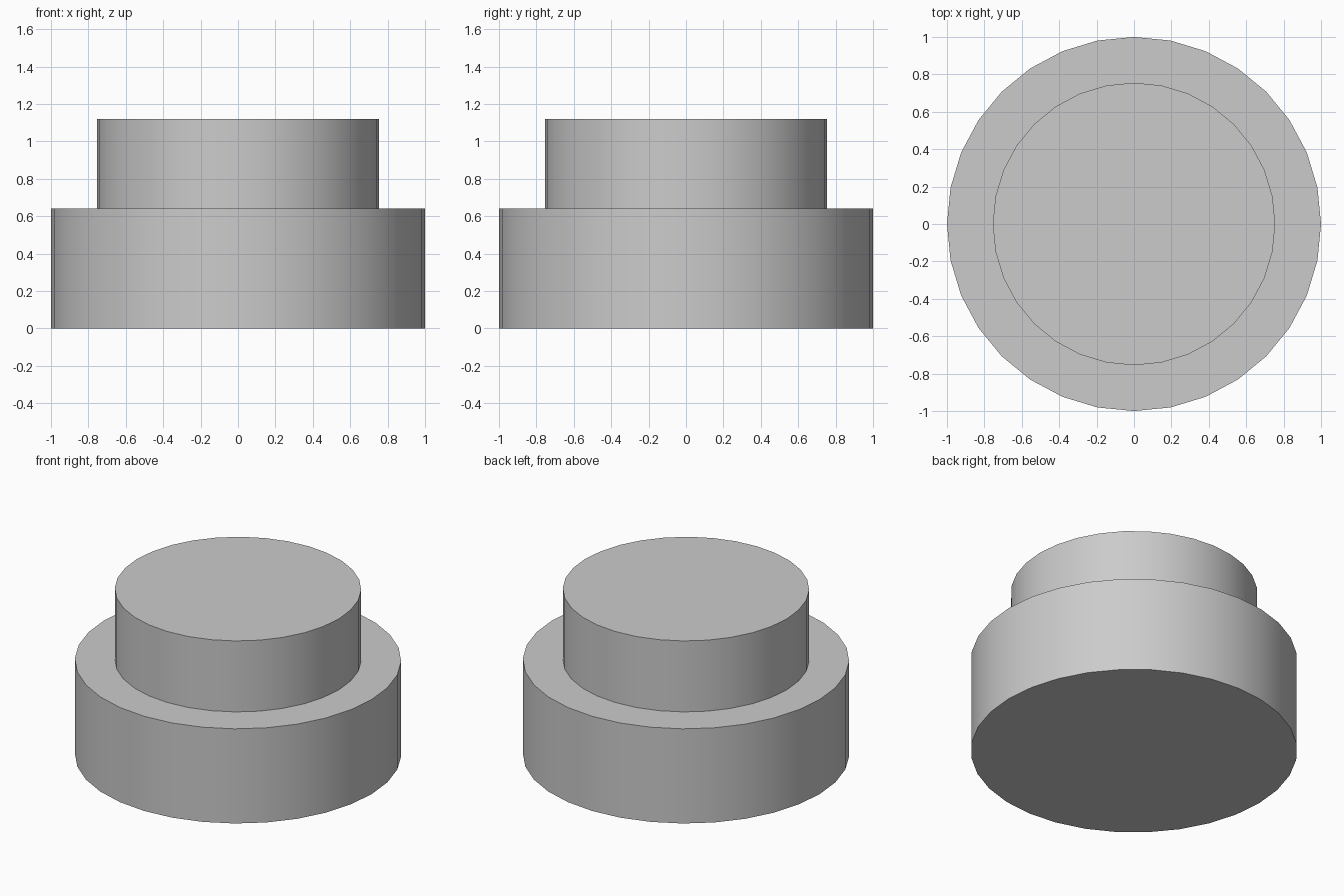
import bpy, bmesh, math

if "Cube" in bpy.data.objects:
    bpy.data.objects.remove(bpy.data.objects["Cube"])

SIDES = 32
# Stepped profile: (radius, height) from the base rim to the top rim
PROFILE = [(1.0, 0.0), (1.0, 0.64), (0.755, 0.64), (0.755, 1.12)]

bm = bmesh.new()


def ring(radius, z):
    return [bm.verts.new((radius * math.sin(math.tau * i / SIDES),
                          radius * math.cos(math.tau * i / SIDES), z))
            for i in range(SIDES)]


# Walls and the step between the two tiers
rings = [ring(r, z) for r, z in PROFILE]
for low, high in zip(rings, rings[1:]):
    for i in range(SIDES):
        j = (i + 1) % SIDES
        bm.faces.new((low[i], low[j], high[j], high[i]))

# Bottom and top caps
bm.faces.new(rings[0])
bm.faces.new(rings[-1])
bmesh.ops.recalc_face_normals(bm, faces=bm.faces)

mesh = bpy.data.meshes.new("stepped_drum")
bm.to_mesh(mesh)
bm.free()
drum = bpy.data.objects.new("stepped_drum", mesh)
bpy.context.collection.objects.link(drum)

# Smooth round walls, sharp rims
bpy.context.view_layer.objects.active = drum
drum.select_set(True)
bpy.ops.object.shade_smooth_by_angle(angle=math.radians(30))
